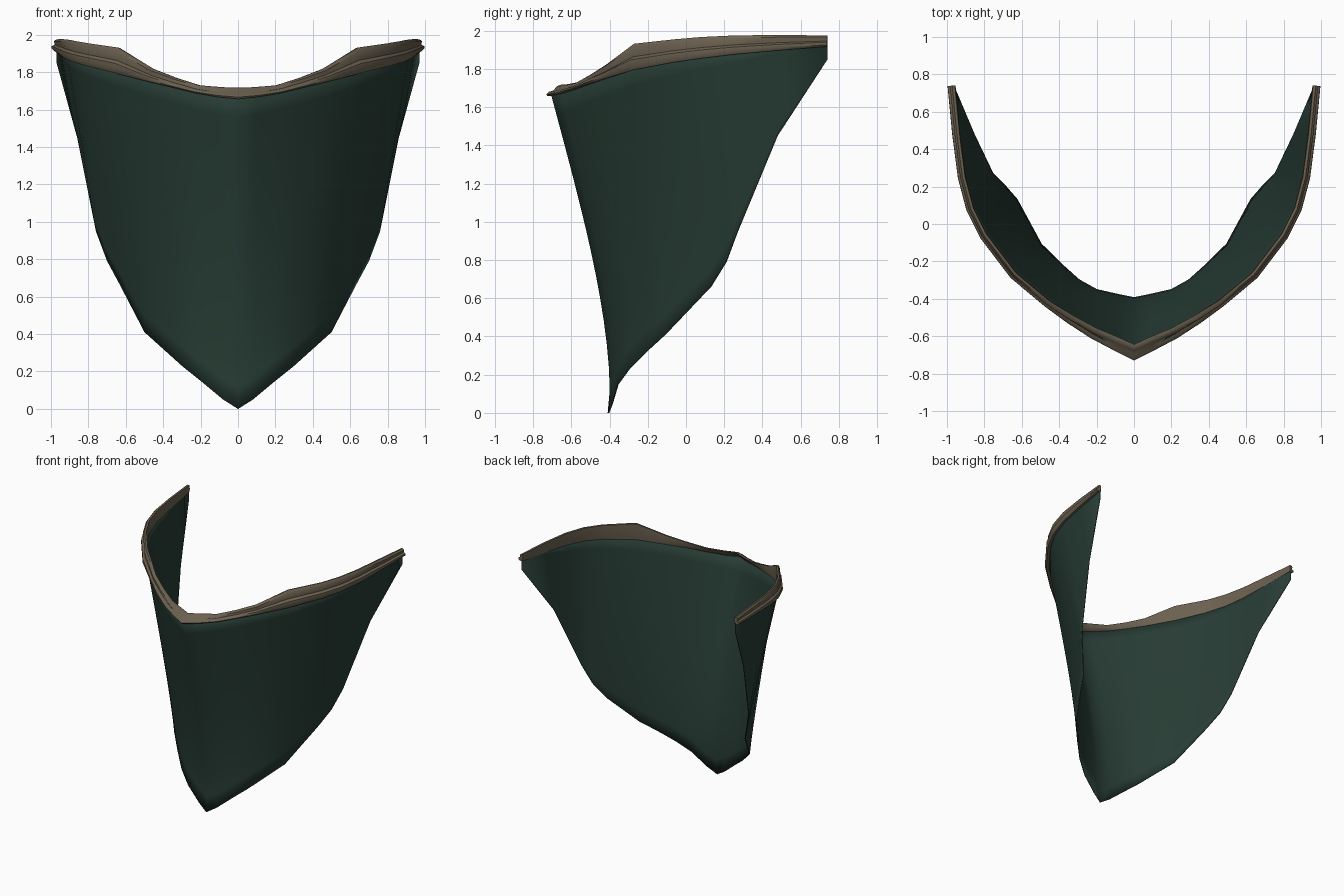
import bpy, bmesh, math
from mathutils import Vector

if "Cube" in bpy.data.objects:
    bpy.data.objects.remove(bpy.data.objects["Cube"], do_unlink=True)


def material(name, rgb):
    m = bpy.data.materials.new(name)
    m.use_nodes = True
    m.diffuse_color = (*rgb, 1)
    bsdf = m.node_tree.nodes["Principled BSDF"]
    bsdf.inputs["Base Color"].default_value = (*rgb, 1)
    bsdf.inputs["Roughness"].default_value = 0.8
    return m


def grid_object(name, columns, mat, angle, closed=False, cap=False):
    """Skin a list of point columns into a mirrored, smooth surface."""
    bm = bmesh.new()
    cols = [[bm.verts.new(p) for p in col] for col in columns]
    n = len(cols[0])
    for a, b in zip(cols, cols[1:]):
        for j in range(n if closed else n - 1):
            k = (j + 1) % n
            bm.faces.new((a[j], b[j], b[k], a[k]))
    if cap:
        bm.faces.new(cols[-1])
    bmesh.ops.recalc_face_normals(bm, faces=bm.faces[:])
    if not closed and sum(f.normal.y for f in bm.faces) > 0:
        bmesh.ops.reverse_faces(bm, faces=bm.faces[:])
    mesh = bpy.data.meshes.new(name)
    bm.to_mesh(mesh)
    bm.free()
    mesh.materials.append(mat)
    ob = bpy.data.objects.new(name, mesh)
    bpy.context.collection.objects.link(ob)
    mirror = ob.modifiers.new("Mirror", 'MIRROR')
    mirror.use_clip = True
    bpy.ops.object.select_all(action='DESELECT')
    ob.select_set(True)
    bpy.context.view_layer.objects.active = ob
    bpy.ops.object.shade_smooth_by_angle(angle=math.radians(angle))
    # keep the smoothing, but run the mirror first
    return ob


green = material("dark green cloth", (0.020, 0.045, 0.034))
tan = material("tan trim", (0.147, 0.118, 0.080))

# Matching points from the centre to the side: upper edge, hem, trim top height
top = [Vector(p) for p in (
    (0, -.71, 1.68), (.1, -.655, 1.69), (.22, -.59, 1.71), (.34, -.51, 1.74),
    (.46, -.42, 1.77), (.64, -.27, 1.82), (.80, -.06, 1.86), (.87, .08, 1.88),
    (.915, .25, 1.90), (.945, .48, 1.92), (.97, .74, 1.94))]
hem = [Vector(p) for p in (
    (0, -.41, 0), (.08, -.39, .05), (.2, -.36, .15), (.3, -.30, .23),
    (.4, -.21, .32), (.5, -.11, .41), (.63, .13, .66), (.70, .21, .79),
    (.76, .27, .95), (.86, .48, 1.45), (.97, .74, 1.85))]
crest = (1.717, 1.72, 1.73, 1.77, 1.82, 1.932, 1.955, 1.967, 1.975, 1.978, 1.975)

# Cloth sheet: ruled from hem to upper edge, hollowed under the front ridge
ROWS = 14
sheet = []
for i, (a, b) in enumerate(zip(hem, top)):
    fade = (1 - i / (len(top) - 1)) ** 2
    col = []
    for j in range(ROWS + 1):
        v = j / ROWS
        p = a.lerp(b, v)
        p.y += .068 * fade * math.sin(math.pi * v ** .7)
        col.append(p)
    sheet.append(col)
cloth = grid_object("cloth_panel", sheet, green, 60)
thick = cloth.modifiers.new("Thickness", 'SOLIDIFY')
thick.thickness = 0.008

# Trim: a rolled lower bead with a raised band above it, (outward, height)
section = ((-.012, 0), (.016, -.05), (.027, .12), (.026, .36), (.010, .48),
           (.014, .85), (.002, 1), (-.012, .98), (-.016, .5))
trim = []
for i, p in enumerate(top):
    if i == 0:
        out = Vector((0, -1, 0))
    else:
        t = top[min(i + 1, len(top) - 1)] - top[i - 1]
        out = Vector((t.y, -t.x, 0)).normalized()
    low = p.z - .02
    lean = .055 * max(0, 1 - i / 4)
    trim.append([Vector((p.x, p.y, 0)) + out * (o - lean * max(h, 0))
                 + Vector((0, 0, low + h * (crest[i] - low)))
                 for o, h in section])
grid_object("edge_trim", trim, tan, 45, closed=True, cap=True)
